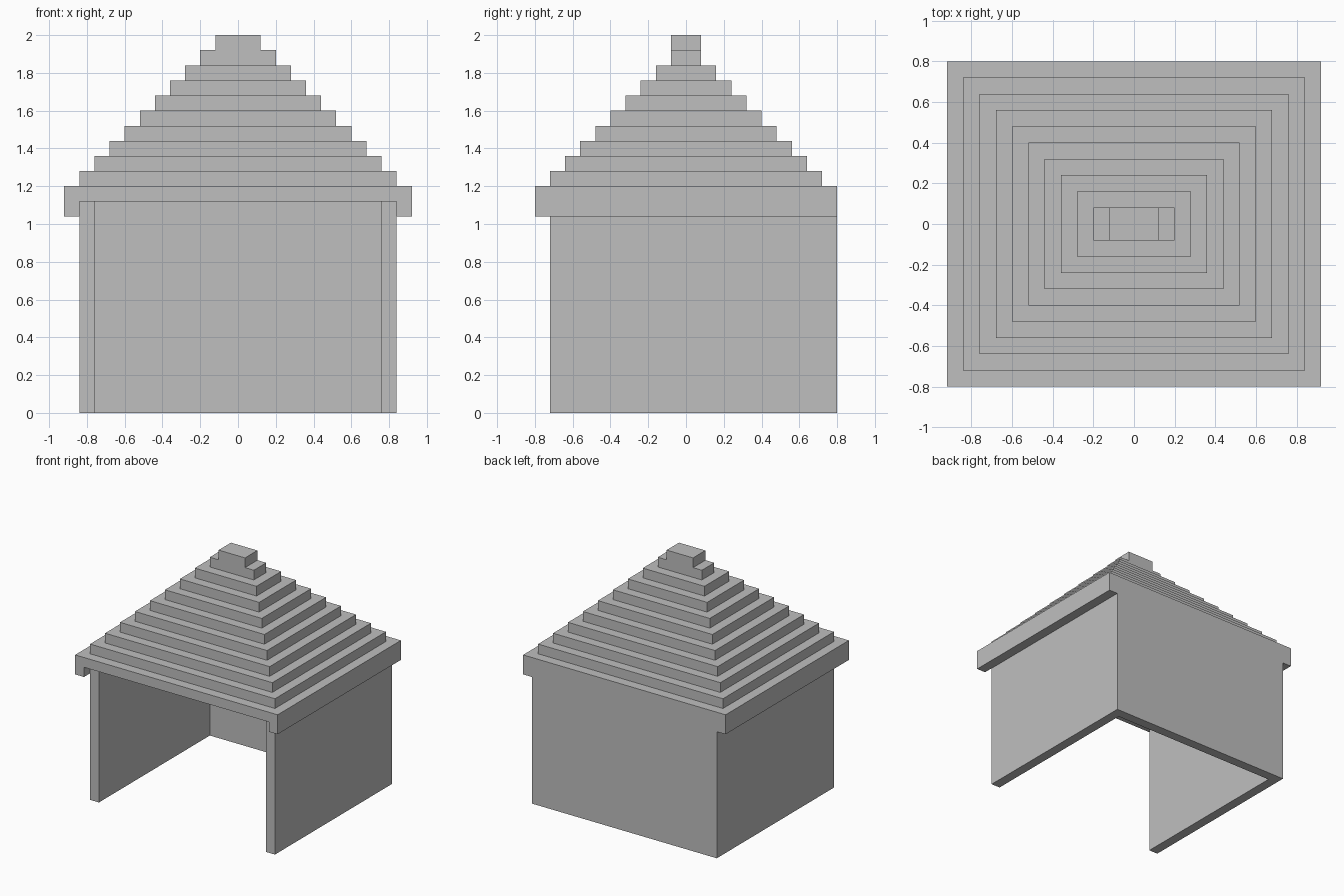
import bpy, bmesh

cube = bpy.data.objects.get("Cube")
if cube:
    bpy.data.objects.remove(cube, do_unlink=True)

STEP = 0.08          # wall thickness, step height and step depth
HALF_X, HALF_Y = 0.92, 0.80
CEILING = 1.12

stone = bpy.data.materials.new("light_grey")
stone.use_nodes = True
colour = (0.52, 0.52, 0.52, 1)
stone.diffuse_color = colour
stone.node_tree.nodes["Principled BSDF"].inputs["Base Color"].default_value = colour


def extrude_outline(bm, points, offset):
    """Extrude a closed outline of 3D points into a solid."""
    face = bm.faces.new([bm.verts.new(p) for p in points])
    moved = bmesh.ops.extrude_face_region(bm, geom=[face], use_keep_orig=True)["geom"]
    bmesh.ops.translate(bm, vec=offset,
                        verts=[v for v in moved if isinstance(v, bmesh.types.BMVert)])
    bmesh.ops.recalc_face_normals(bm, faces=bm.faces)


def finish(bm, name):
    mesh = bpy.data.meshes.new(name)
    bm.normal_update()
    bm.to_mesh(mesh)
    bm.free()
    mesh.materials.append(stone)
    obj = bpy.data.objects.new(name, mesh)
    bpy.context.collection.objects.link(obj)
    return obj


# Walls: U-shaped plan, open at the front, flush with the roof at the back
wall_x, wall_front = HALF_X - STEP, -HALF_Y + STEP
inner_x, inner_back = wall_x - STEP, HALF_Y - STEP
plan = [(-wall_x, wall_front), (-wall_x, HALF_Y), (wall_x, HALF_Y), (wall_x, wall_front),
        (inner_x, wall_front), (inner_x, inner_back), (-inner_x, inner_back), (-inner_x, wall_front)]
bm = bmesh.new()
extrude_outline(bm, [(x, y, 0) for x, y in plan], (0, 0, CEILING))
finish(bm, "walls")

# Roof: slab with eaves hanging down both sides, then repeated inset steps
low, top = CEILING - STEP, CEILING + STEP
half = [(wall_x, CEILING), (wall_x, low), (HALF_X, low), (HALF_X, top)]
section = half + [(-x, z) for x, z in reversed(half)]
bm = bmesh.new()
extrude_outline(bm, [(x, -HALF_Y, z) for x, z in section], (0, 2 * HALF_Y, 0))
for _ in range(9):
    bm.normal_update()
    cap = max(bm.faces, key=lambda f: (round(f.calc_center_median().z, 4), f.normal.z))
    bmesh.ops.inset_region(bm, faces=[cap], thickness=STEP, use_even_offset=True)
    raised = bmesh.ops.extrude_face_region(bm, geom=[cap])["geom"]
    bmesh.ops.translate(bm, vec=(0, 0, STEP),
                        verts=[v for v in raised if isinstance(v, bmesh.types.BMVert)])
    if cap.is_valid:
        bm.faces.remove(cap)
finish(bm, "stepped_roof")

# Ridge block on the last step
ridge_x, ridge_z = 1.5 * STEP, top + 9 * STEP
bm = bmesh.new()
extrude_outline(bm, [(x, y, ridge_z) for x, y in
                     ((-ridge_x, -STEP), (ridge_x, -STEP), (ridge_x, STEP), (-ridge_x, STEP))],
                (0, 0, STEP))
finish(bm, "ridge_block")
